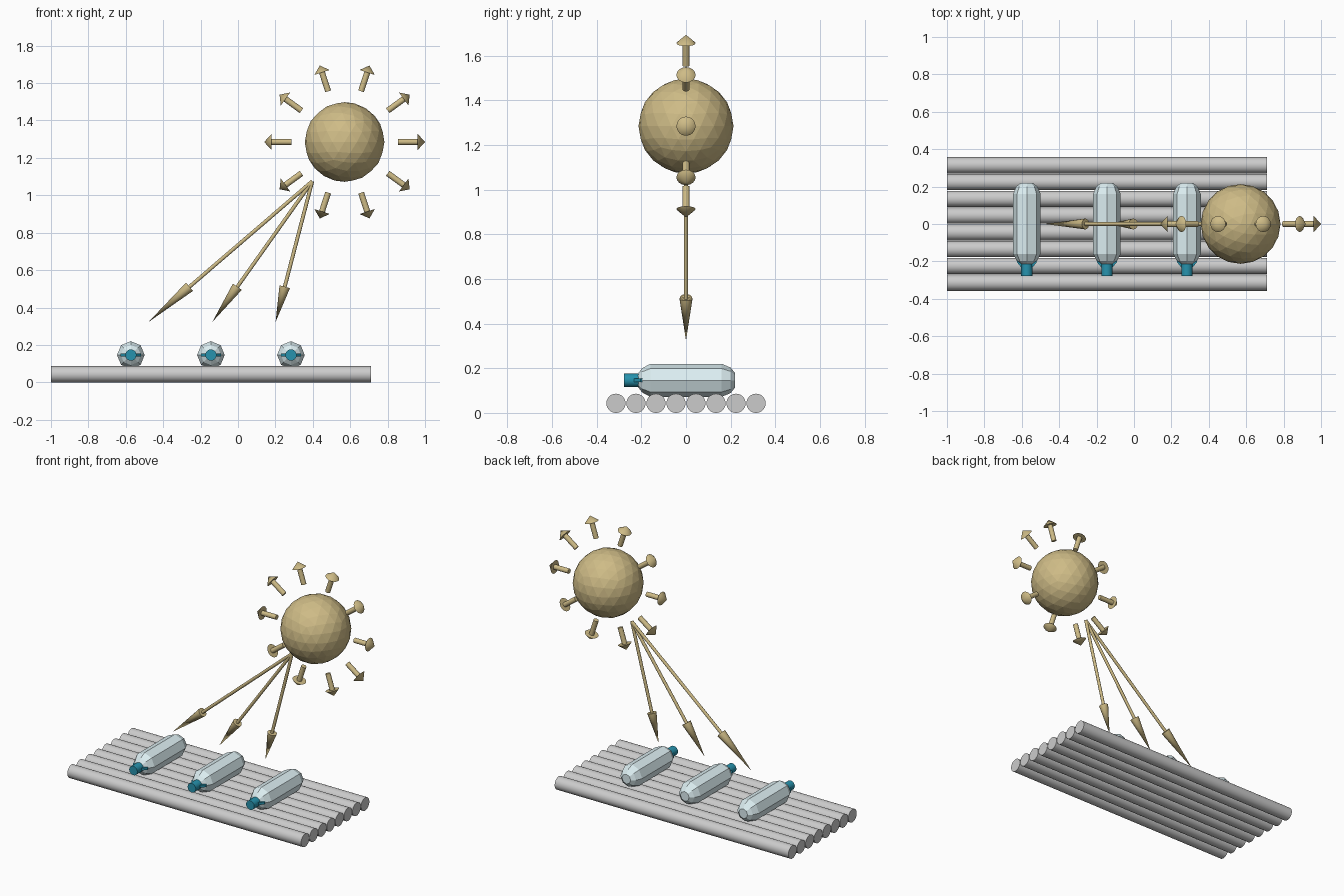
import bpy, bmesh, math
from mathutils import Vector, Matrix

if "Cube" in bpy.data.objects:
    bpy.data.objects.remove(bpy.data.objects["Cube"])


def material(name, color):
    m = bpy.data.materials.new(name)
    m.diffuse_color = (*color, 1)
    m.use_nodes = True
    m.node_tree.nodes["Principled BSDF"].inputs["Base Color"].default_value = m.diffuse_color
    return m


GOLD = material("sun_gold", (0.62, 0.5, 0.24))
GLASS = material("pale_glass", (0.72, 0.86, 0.89))
TEAL = material("cap_teal", (0.02, 0.29, 0.42))


def finish(name, bm, mat=None, smooth=False):
    bmesh.ops.recalc_face_normals(bm, faces=bm.faces)
    me = bpy.data.meshes.new(name)
    bm.to_mesh(me)
    bm.free()
    ob = bpy.data.objects.new(name, me)
    bpy.context.collection.objects.link(ob)
    if mat:
        me.materials.append(mat)
    if smooth:
        bpy.ops.object.select_all(action='DESELECT')
        ob.select_set(True)
        bpy.context.view_layer.objects.active = ob
        bpy.ops.object.shade_smooth_by_angle(angle=math.radians(35))
    return ob


def add_cone(bm, a, b, r1, r2, sides):
    """Capped cone or cylinder running from point a to point b."""
    a, b = Vector(a), Vector(b)
    d = b - a
    mat = Matrix.Translation((a + b) / 2) @ d.to_track_quat('Z', 'Y').to_matrix().to_4x4()
    bmesh.ops.create_cone(bm, cap_ends=True, segments=sides, radius1=r1,
                          radius2=r2, depth=d.length, matrix=mat)


def arrow(name, a, b, shaft_r, head_r, head_fraction):
    a, b = Vector(a), Vector(b)
    neck = b.lerp(a, head_fraction)
    bm = bmesh.new()
    add_cone(bm, a, neck, shaft_r, shaft_r, 16)
    add_cone(bm, neck, b, head_r, 0, 16)
    finish(name, bm, GOLD, True)


def lathe_y(name, profile, x, z, sides, mat):
    """Revolve (y, radius) points about a line parallel to y."""
    bm = bmesh.new()
    rings = []
    for y, r in profile:
        rings.append([bm.verts.new((x + r * math.cos(math.tau * i / sides), y,
                                    z + r * math.sin(math.tau * i / sides)))
                      for i in range(sides)])
    for p, q in zip(rings, rings[1:]):
        for i in range(sides):
            j = (i + 1) % sides
            bm.faces.new((p[i], p[j], q[j], q[i]))
    bm.faces.new(rings[0])
    bm.faces.new(rings[-1])
    finish(name, bm, mat)


# Corrugated rack of round bars
for i in range(8):
    y = (i - 3.5) * 0.0897
    bm = bmesh.new()
    add_cone(bm, (-1, y, 0.043), (0.712, y, 0.043), 0.043, 0.043, 32)
    finish(f"rack_bar_{i + 1}", bm, None, True)

# Eight-sided bottles lying on the rack, caps to the front
BOTTLE = [(-0.215, 0.03), (-0.197, 0.054), (-0.16, 0.074),
          (0.16, 0.074), (0.2, 0.057), (0.22, 0.032)]
BZ = 0.146
for n, x in enumerate((-0.573, -0.145, 0.283), 1):
    lathe_y(f"bottle_{n}", BOTTLE, x, BZ, 8, GLASS)
    bm = bmesh.new()
    add_cone(bm, (x, -0.205, BZ), (x, -0.277, BZ), 0.03, 0.03, 20)
    finish(f"bottle_cap_{n}", bm, TEAL, True)
    # Thin tapered fin beside the cap, hugging the shoulder
    bm = bmesh.new()
    outline = [(-0.028, -0.235), (0.028, -0.235), (0.054, -0.203), (0.05, -0.19),
               (-0.05, -0.19), (-0.054, -0.203)]
    f = bm.faces.new([bm.verts.new((x + px, py, BZ - 0.008)) for px, py in outline])
    ext = bmesh.ops.extrude_face_region(bm, geom=[f])
    bmesh.ops.translate(bm, vec=(0, 0, 0.016),
                        verts=[v for v in ext["geom"] if isinstance(v, bmesh.types.BMVert)])
    finish(f"cap_fin_{n}", bm, TEAL)

# Faceted sun
SUN = Vector((0.57, 0, 1.285))
bm = bmesh.new()
bmesh.ops.create_icosphere(bm, subdivisions=3, radius=0.213, matrix=Matrix.Translation(SUN))
finish("sun", bm, GOLD)

# Short arrows radiating round the sun
for i in range(10):
    t = math.tau * i / 10
    d = Vector((math.cos(t), 0, math.sin(t)))
    arrow(f"sun_ray_{i + 1}", SUN + d * 0.285, SUN + d * 0.43, 0.016, 0.043, 0.27)

# Long light beams pointing at the bottles
for n, x in enumerate((-0.478, -0.137, 0.201), 1):
    arrow(f"light_beam_{n}", (0.397, 0, 1.075), (x, 0, 0.323), 0.01, 0.029, 0.25)
